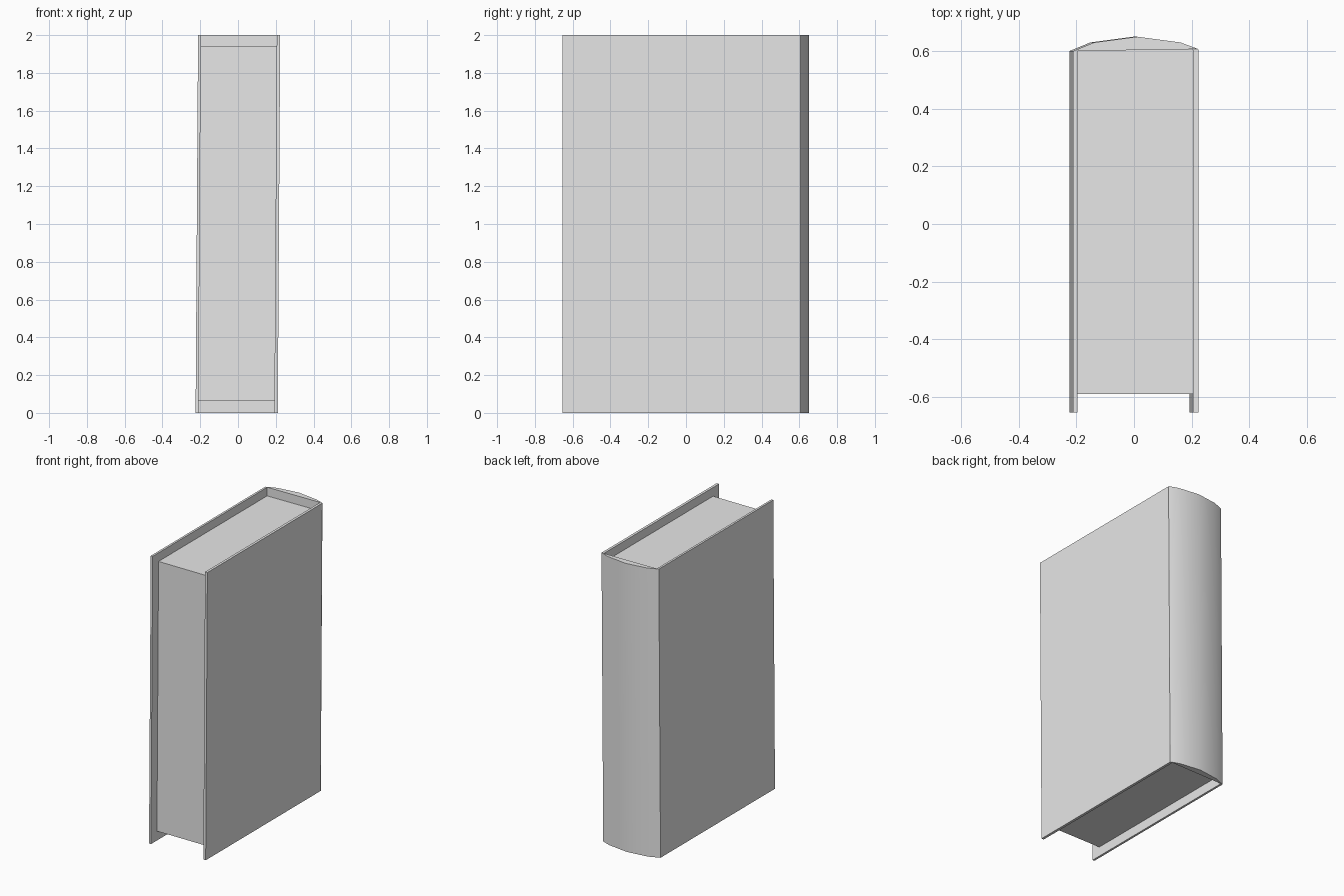
import bpy
import bmesh
import math

cube = bpy.data.objects.get("Cube")
if cube:
    bpy.data.objects.remove(cube, do_unlink=True)

HEIGHT = 2.0
LEAN = 0.0065  # sideways drift of the whole book per unit of height

grey = bpy.data.materials.new("plain_grey")
grey.use_nodes = True
grey.diffuse_color = (0.8, 0.8, 0.8, 1)
grey.node_tree.nodes["Principled BSDF"].inputs["Base Color"].default_value = (0.8, 0.8, 0.8, 1)


def prism(name, outline, bottom, top):
    """Extrude a plan outline upwards, leaning slightly to +x."""
    bm = bmesh.new()
    rings = []
    for z in (bottom, top):
        shift = LEAN * (z - HEIGHT / 2)
        rings.append([bm.verts.new((x + shift, y, z)) for x, y in outline])
    low, high = rings
    bm.faces.new(low)
    bm.faces.new(high)
    for i in range(len(outline)):
        j = (i + 1) % len(outline)
        bm.faces.new((low[i], low[j], high[j], high[i]))
    bmesh.ops.recalc_face_normals(bm, faces=bm.faces)
    mesh = bpy.data.meshes.new(name)
    bm.to_mesh(mesh)
    bm.free()
    mesh.materials.append(grey)
    obj = bpy.data.objects.new(name, mesh)
    bpy.context.collection.objects.link(obj)
    return obj


def slab(name, x0, x1, y0, y1, bottom=0.0, top=HEIGHT):
    return prism(name, [(x0, y0), (x1, y0), (x1, y1), (x0, y1)], bottom, top)


# Cover boards
slab("right_cover", -0.218, -0.203, -0.655, 0.60)
slab("left_cover", 0.199, 0.217, -0.655, 0.605)

# Page block, set back from the cover edges
slab("pages", -0.203, 0.199, -0.59, 0.605, 0.065, 1.94)

# Rounded solid spine
spine = prism("spine", [(-0.218, 0.60), (0.217, 0.607), (0.155, 0.63),
                        (0.005, 0.65), (-0.145, 0.63)], 0.0, HEIGHT)
bpy.ops.object.select_all(action='DESELECT')
spine.select_set(True)
bpy.context.view_layer.objects.active = spine
# The faceted back reads as one smooth curve; the hinge edges stay crisp
bpy.ops.object.shade_smooth_by_angle(angle=math.radians(40))
for face in spine.data.polygons:
    if abs(face.normal.z) > 0.5 or face.normal.y < -0.5:
        face.use_smooth = False
